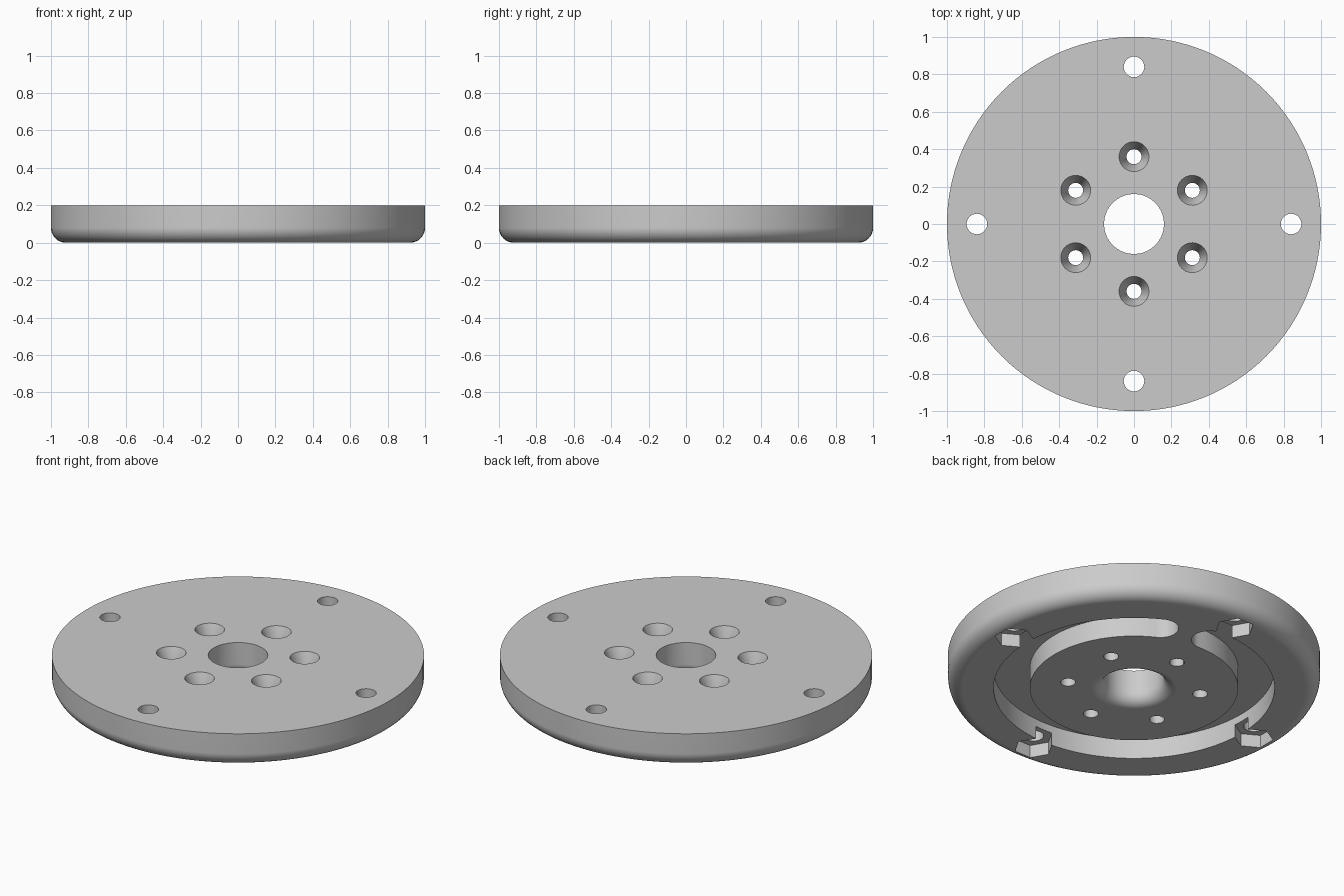
import bpy, bmesh
from math import pi, sin, cos, radians

cube = bpy.data.objects.get("Cube")
if cube:
    bpy.data.objects.remove(cube, do_unlink=True)

metal = bpy.data.materials.new("plain_grey")
metal.use_nodes = True
grey = (0.6, 0.6, 0.6, 1)
metal.diffuse_color = grey
metal.node_tree.nodes["Principled BSDF"].inputs["Base Color"].default_value = grey


def finish(name, bm, offset=(0, 0, 0)):
    bmesh.ops.remove_doubles(bm, verts=bm.verts, dist=1e-5)
    bmesh.ops.recalc_face_normals(bm, faces=bm.faces)
    bmesh.ops.translate(bm, verts=bm.verts, vec=offset)
    mesh = bpy.data.meshes.new(name)
    bm.to_mesh(mesh)
    bm.free()
    obj = bpy.data.objects.new(name, mesh)
    bpy.context.collection.objects.link(obj)
    return obj


def arc(cx, cy, r, start, end, steps):
    """Points on an arc, angles in degrees."""
    angles = [radians(start + (end - start) * i / steps) for i in range(steps + 1)]
    return [(cx + r * cos(a), cy + r * sin(a)) for a in angles]


def lathe(name, profile, steps, offset=(0, 0, 0)):
    """Revolve a closed (radius, z) profile around the vertical axis."""
    bm = bmesh.new()
    verts = [bm.verts.new((r, 0, z)) for r, z in profile]
    edges = [bm.edges.new((verts[i - 1], verts[i])) for i in range(len(verts))]
    bmesh.ops.spin(bm, geom=verts + edges, cent=(0, 0, 0), axis=(0, 0, 1),
                   angle=2 * pi, steps=steps)
    bmesh.ops.dissolve_degenerate(bm, edges=bm.edges, dist=1e-5)
    return finish(name, bm, offset)


def prism(name, outline, z0, z1):
    """Extrude a flat outline from z0 to z1."""
    bm = bmesh.new()
    face = bm.faces.new([bm.verts.new((x, y, z0)) for x, y in outline])
    top = bmesh.ops.extrude_face_region(bm, geom=[face])["geom"]
    bmesh.ops.translate(bm, vec=(0, 0, z1 - z0),
                        verts=[v for v in top if isinstance(v, bmesh.types.BMVert)])
    return finish(name, bm)


def cut(body, cutter):
    cutter.hide_render = True
    mod = body.modifiers.new("cut", "BOOLEAN")
    mod.operation = "DIFFERENCE"
    mod.solver = "EXACT"
    mod.object = cutter
    bpy.context.view_layer.objects.active = body
    bpy.ops.object.modifier_apply(modifier=mod.name)
    bpy.data.objects.remove(cutter, do_unlink=True)


# Disc with rounded lower rim and flared centre bore
height, rim, flare, bore = 0.2, 0.08, 0.07, 0.16
profile = [(bore, height), (1, height)]
profile += arc(1 - rim, rim, rim, 0, -90, 8)
profile += arc(bore + flare, flare, flare, -90, -180, 8)
disc = lathe("mounting_disc", profile, 128)
disc.data.materials.append(metal)

# Open ring groove with rounded ends in the underside
inner, outer = 0.56, 0.755
mid, half = (inner + outer) / 2, (outer - inner) / 2
first, last = 88.2, 422.5
cap_a = (mid * cos(radians(first)), mid * sin(radians(first)))
cap_b = (mid * cos(radians(last)), mid * sin(radians(last)))
outline = arc(0, 0, outer, first, last, 110)
outline += arc(*cap_b, half, last, last + 180, 16)[1:-1]
outline += arc(0, 0, inner, last, first, 110)
outline += arc(*cap_a, half, first + 180, first + 360, 16)[1:-1]
cut(disc, prism("groove_cutter", outline, -0.1, 0.12))

# Outer bolt holes with hexagonal nut pockets
for turn in range(0, 360, 90):
    a = radians(turn)
    x, y = 0.84 * cos(a), 0.84 * sin(a)
    cut(disc, prism("bolt_cutter", arc(x, y, 0.055, 0, 360, 32)[:-1], -0.1, 0.3))
    cut(disc, prism("nut_cutter", arc(x, y, 0.105, turn + 30, turn + 390, 6)[:-1], -0.1, 0.075))

# Inner countersunk screw holes
screw = [(0, -0.1), (0.04, -0.1), (0.04, 0.1), (0.08, height), (0.08, 0.3), (0, 0.3)]
for turn in range(30, 390, 60):
    a = radians(turn)
    cut(disc, lathe("screw_cutter", screw, 32, (0.36 * cos(a), 0.36 * sin(a), 0)))

# Smooth curved surfaces, crisp edges
bpy.ops.object.select_all(action="DESELECT")
disc.select_set(True)
bpy.context.view_layer.objects.active = disc
bpy.ops.object.shade_smooth_by_angle(angle=radians(30))
weighted = disc.modifiers.new("flat_face_normals", "WEIGHTED_NORMAL")
weighted.keep_sharp = True
